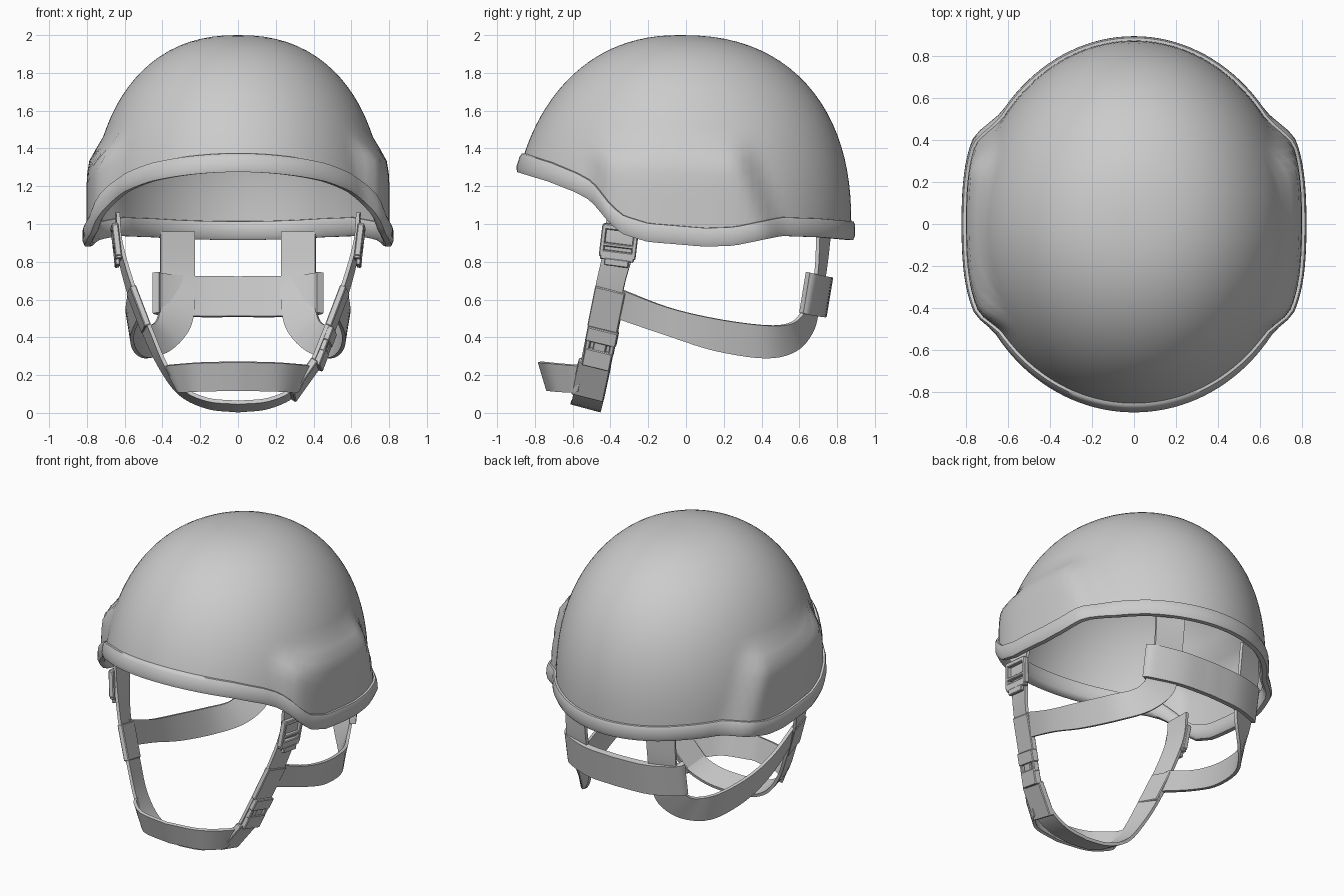
import bpy, bmesh, math
from mathutils import Vector, Matrix

if "Cube" in bpy.data.objects:
    bpy.data.objects.remove(bpy.data.objects["Cube"])

SEG, ROWS = 128, 24


def finish(name, bm, mirror=False, solid=0, offset=0, bevel=0, angle=35):
    bm.normal_update()
    me = bpy.data.meshes.new(name)
    bm.to_mesh(me)
    bm.free()
    ob = bpy.data.objects.new(name, me)
    bpy.context.collection.objects.link(ob)
    if mirror:
        ob.modifiers.new("Mirror", "MIRROR").merge_threshold = 0.001
    if solid:
        m = ob.modifiers.new("Solidify", "SOLIDIFY")
        m.thickness, m.offset = solid, offset
    if bevel:
        m = ob.modifiers.new("Bevel", "BEVEL")
        m.width, m.segments = bevel, 1
    bpy.ops.object.select_all(action='DESELECT')
    ob.select_set(True)
    bpy.context.view_layer.objects.active = ob
    bpy.ops.object.convert(target='MESH')
    bpy.ops.object.shade_smooth_by_angle(angle=math.radians(angle))
    return ob


def smooth(a, b, v):
    t = min(1, max(0, (v - a) / (b - a)))
    return t * t * (3 - 2 * t)


# Lower edge of the helmet: (y, z)
EDGE = [(-.93, 1.275), (-.75, 1.225), (-.6, 1.17), (-.51, 1.125), (-.46, 1.07),
        (-.40, 1.0), (-.33, .945), (-.2, .905), (.1, .88), (.25, .885),
        (.37, .91), (.5, .937), (.7, .93), (.93, .91)]


def edge_z(a):
    y = -.03 + .9 * math.sin(a)
    for (y0, z0), (y1, z1) in zip(EDGE, EDGE[1:]):
        if y <= y1:
            return z0 + (z1 - z0) * (y - y0) / (y1 - y0)
    return EDGE[-1][1]


def dome(size, z, z0, p):
    u = min(1, max(0, (z - z0) / (2 - z0)))
    return size * max(0, 1 - u ** p) ** (1 / p)


def shell_point(a, z, off=0):
    c, s = math.cos(a), math.sin(a)
    x = dome(.775, z, 1.0, 2.28) * c
    y = -.03 + s * (dome(.90, z, .85, 2.22) if s < 0 else dome(.905, z, 1.0, 2.3))
    # raised ear section
    back = .23 + .38 * (1.36 - z)
    mask = smooth(-.52, -.41, y) * (1 - smooth(back, back + .16, y)) * (1 - smooth(1.33, 1.47, z))
    plate = .802 - .15 * y * y - 1.1 * y ** 4 - .8 * max(0, z - 1.2) ** 2
    if plate > abs(x):
        x = math.copysign(abs(x) + (plate - abs(x)) * mask, x)
    n = Vector((c / .775, s / .9, 0)).normalized()
    return Vector((x, y, z)) + n * off


# Helmet shell
bm = bmesh.new()
angles = [2 * math.pi * i / SEG for i in range(SEG)]
rows = []
for j in range(ROWS):
    t = math.sin(j / ROWS * math.pi / 2)
    rows.append([bm.verts.new(shell_point(a, (edge_z(a) + .03) * (1 - t) + 2 * t)) for a in angles])
top = bm.verts.new((0, -.03, 2))
for i in range(SEG):
    k = (i + 1) % SEG
    for lo, hi in zip(rows, rows[1:]):
        bm.faces.new((lo[i], lo[k], hi[k], hi[i]))
    bm.faces.new((rows[-1][i], rows[-1][k], top))
finish("helmet_shell", bm, solid=.016, offset=-1)

# Rim trim: cross-section swept round the edge (outward offset, height)
SECTION = [(-.005, .10), (.013, .098), (.02, .08), (.021, .025), (.01, 0),
           (-.02, 0), (-.034, .02), (-.036, .08), (-.028, .098), (-.012, .10)]
bm = bmesh.new()
loops = [[bm.verts.new(shell_point(a, edge_z(a) + h, o)) for o, h in SECTION] for a in angles]
for i in range(SEG):
    A, B = loops[i], loops[(i + 1) % SEG]
    for j in range(len(SECTION)):
        k = (j + 1) % len(SECTION)
        bm.faces.new((A[j], A[k], B[k], B[j]))
bmesh.ops.recalc_face_normals(bm, faces=bm.faces)
finish("rim_trim", bm, angle=50)


def curve(pts, n=5):
    pts = [Vector(p) for p in pts]
    ext = [2 * pts[0] - pts[1]] + pts + [2 * pts[-1] - pts[-2]]
    out = []
    for a, b, c, d in zip(ext, ext[1:], ext[2:], ext[3:]):
        for i in range(n):
            t = i / n
            out.append(.5 * (2 * b + (c - a) * t + (2 * a - 5 * b + 4 * c - d) * t * t
                             + (3 * b - a - 3 * c + d) * t ** 3))
    return out + [pts[-1]]


def ribbon(name, one, two, thick=.02):
    """Strap between two edge curves, mirrored across x."""
    bm = bmesh.new()
    pairs = [(bm.verts.new(p), bm.verts.new(q)) for p, q in zip(curve(one), curve(two))]
    for (a, b), (c, d) in zip(pairs, pairs[1:]):
        bm.faces.new((a, b, d, c))
    return finish(name, bm, mirror=True, solid=thick)


# Side straps that meet under the chin
ribbon("chin_strap",
       [(.635, -.42, 1.06), (.62, -.43, .90), (.55, -.48, .66), (.465, -.52, .45),
        (.38, -.56, .25), (.29, -.59, .13), (.16, -.603, .07), (0, -.61, .055)],
       [(.64, -.25, 1.06), (.635, -.27, .88), (.585, -.33, .66), (.50, -.36, .43),
        (.41, -.41, .24), (.305, -.43, .10), (.16, -.445, .03), (0, -.45, .012)])

# Strap across the front of the chin
ribbon("chin_front_strap",
       [(.385, -.54, .25), (.34, -.62, .255), (.21, -.73, .265), (0, -.775, .27)],
       [(.315, -.57, .115), (.29, -.61, .11), (.20, -.69, .115), (0, -.73, .12)])

# Straps running back from the sides and up into the shell
ribbon("nape_strap",
       [(.57, -.36, .66), (.585, -.1, .56), (.575, .15, .50), (.52, .4, .465), (.45, .54, .47),
        (.42, .61, .52), (.41, .66, .62), (.41, .69, .75), (.41, .70, .96)],
       [(.525, -.36, .50), (.56, -.1, .41), (.545, .15, .33), (.48, .42, .29), (.36, .58, .33),
        (.26, .67, .44), (.23, .70, .58), (.23, .735, .75), (.23, .76, .96)])

# Wide band behind the neck
ribbon("nape_band",
       [(.435, .645, .745), (.40, .685, .735), (.22, .745, .722), (0, .76, .72)],
       [(.435, .61, .53), (.40, .645, .52), (.22, .71, .51), (0, .725, .51)], .04)


def hardware(name, centre, along, boxes, mirror, twist=.17):
    """Boxes in strap space: (across, along, out, width, length, depth)."""
    d = Vector(along).normalized()
    n = Vector((twist, 1, -.08)).cross(d).normalized()
    if n.x < 0:
        n = -n
    w = d.cross(n)
    frame = Matrix((w, d, n)).transposed().to_4x4()
    bm = bmesh.new()
    for a, l, o, sw, sl, sd in boxes:
        m = Matrix.Translation(centre) @ frame @ Matrix.Translation((a, l, o)) @ Matrix.Diagonal((sw, sl, sd, 1))
        bmesh.ops.create_cube(bm, size=1, matrix=m)
    return finish(name, bm, mirror=mirror, bevel=.005, angle=30)


# Adjuster frames just below the shell
rails = [(s * .085, 0, 0, .025, .17, .035) for s in (-1, 1)]
bars = [(0, l, 0, .18, w, .035) for l, w in ((-.075, .03), (.02, .02), (.075, .05))]
hardware("strap_adjuster", (.645, -.355, .905), (-.06, -.06, -.5), rails + bars
         + [(0, .11, .008, .13, .04, .025)], True, .04)

# Folded strap keepers
SIDE = (-.23, -.12, -.60)
hardware("strap_keeper", (.526, -.420, .55), SIDE, [(0, 0, 0, .165, .23, .035)], True)

# Quick-release buckle on the right side
hardware("release_buckle", (.45, -.455, .345), SIDE,
         [(0, -.07, .008, .165, .08, .045), (0, .06, .008, .15, .10, .045),
          (0, -.01, .008, .07, .08, .035)]
         + [(s * .065, -.01, .008, .025, .08, .04) for s in (-1, 1)], False)
hardware("lower_keeper", (.348, -.502, .175), (-.10, -.03, -.14),
         [(0, 0, 0, .175, .22, .04)], False)
